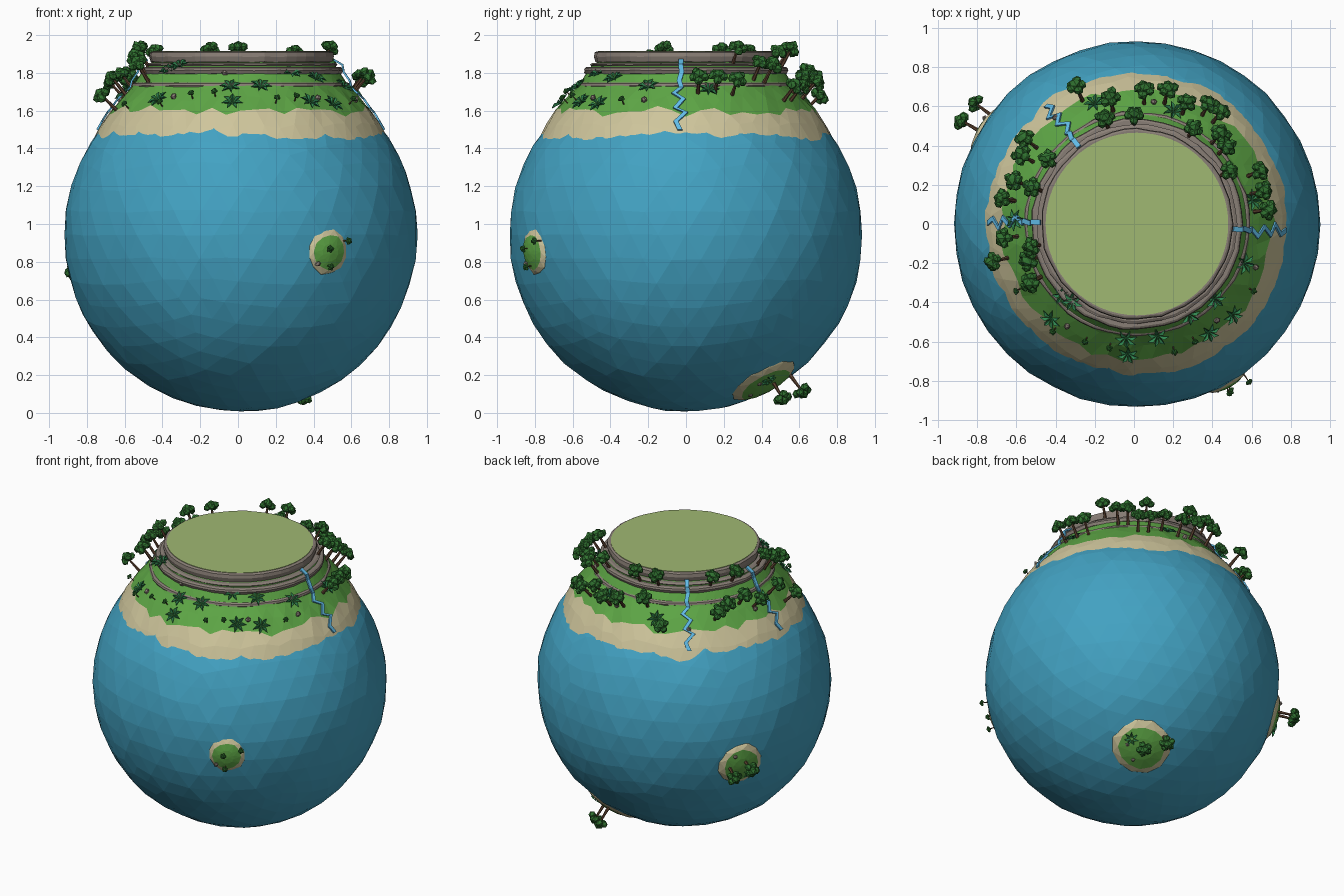
import bpy, bmesh, random
from math import sin, cos, pi, atan2, hypot, radians
from mathutils import Vector, Matrix

if "Cube" in bpy.data.objects:
    bpy.data.objects.remove(bpy.data.objects["Cube"])

random.seed(7)
C = Vector((0.015, 0, 0.942))   # planet centre
R = 0.935


def mat(name, r, g, b):
    m = bpy.data.materials.new(name)
    m.diffuse_color = (r, g, b, 1)
    m.use_nodes = True
    m.node_tree.nodes["Principled BSDF"].inputs["Base Color"].default_value = m.diffuse_color
    return m


WATER = mat("water", .055, .36, .54)
SAND = mat("sand", .62, .56, .33)
GRASS = mat("grass", .11, .38, .06)
MEADOW = mat("meadow", .35, .48, .17)
STONE = mat("stone", .25, .21, .18)
LEAF = mat("leaf", .03, .17, .03)
FERN = mat("fern", .03, .24, .08)
BARK = mat("bark", .11, .055, .03)
STREAM = mat("stream", .12, .5, .8)


def finish(bm, name, *mats):
    me = bpy.data.meshes.new(name)
    bmesh.ops.recalc_face_normals(bm, faces=bm.faces)
    bm.to_mesh(me)
    bm.free()
    ob = bpy.data.objects.new(name, me)
    bpy.context.collection.objects.link(ob)
    for m in mats:
        me.materials.append(m)
    return ob


def rings(name, n, count, pos, mats, row_mat, closed=False, cap=False):
    """Loft of `count` rings with n points, pos(row, angle) gives each point."""
    bm = bmesh.new()
    v = [[bm.verts.new(pos(i, 2 * pi * (j + .5 * (i % 2) * (not closed)) / n)) for j in range(n)]
         for i in range(count)]
    for i in range(count if closed else count - 1):
        a, b = v[i], v[(i + 1) % count]
        for j in range(n):
            k = (j + 1) % n
            if closed:
                bm.faces.new((a[j], a[k], b[k], b[j]))
                continue
            # staggered rows make zigzag triangles
            if i % 2 == 0:
                tris = ((a[j], a[k], b[j]), (a[k], b[k], b[j]))
            else:
                tris = ((a[j], b[k], b[j]), (a[j], a[k], b[k]))
            for t in tris:
                bm.faces.new(t).material_index = row_mat[i]
    if cap:
        bm.faces.new(v[-1]).material_index = row_mat[-1]
    return finish(bm, name, *mats)


# ocean globe
bm = bmesh.new()
bmesh.ops.create_icosphere(bm, subdivisions=4, radius=R, matrix=Matrix.Translation(C))
for v in bm.verts:
    v.co += Vector([random.uniform(-.004, .004) for _ in range(3)])
finish(bm, "ocean_globe", WATER)

# hill surface: height as a function of radius
HILL = [(.36, 1.89), (.47, 1.862), (.505, 1.835), (.53, 1.795), (.555, 1.755), (.585, 1.715),
        (.66, 1.64), (.70, 1.585), (.74, 1.527), (.80, 1.41)]


def hill(r):
    for (r0, z0), (r1, z1) in zip(HILL, HILL[1:]):
        if r <= r1:
            return z0 + (z1 - z0) * (r - r0) / (r1 - r0)
    return HILL[-1][1]


def polar(r, a, z):
    return Vector((C.x + r * cos(a), C.y + r * sin(a), z))


ROWS = [(.80, 0), (.742, .012), (.69, .02), (.635, .018), (.58, .006), (.555, .003),
        (.53, .003), (.50, .003), (.45, 0)]


def land_pos(i, a):
    r = ROWS[i][0] + random.uniform(-1, 1) * ROWS[i][1]
    return polar(r, a, hill(r) + random.uniform(-.4, .4) * ROWS[i][1])


rings("hill_and_beach", 56, len(ROWS), land_pos, (SAND, GRASS), [0, 0] + [1] * 7, cap=True)


# stone terrace walls
def wall(name, r, z0, z1, depth):
    prof = [(r - depth, z0 - .01), (r - .004, z0), (r + .004, (z0 + z1) / 2), (r, z1 - .006),
            (r - .01, z1), (r - depth, z1)]
    bump = {}

    def pos(i, a):
        d = bump.setdefault(round(a, 3), random.uniform(-.005, .005))
        return polar(prof[i][0] + d, a, prof[i][1] + (d * .5 if 0 < i < 3 else 0))
    rings(name, 48, len(prof), pos, (STONE,), None, closed=True)


wall("lower_wall", .572, 1.713, 1.75, .04)
wall("middle_wall", .535, 1.795, 1.832, .04)
wall("ledge_wall", .505, 1.835, 1.852, .04)
wall("upper_wall", .484, 1.858, 1.914, .05)

# flat meadow on top
bm = bmesh.new()
bmesh.ops.create_cone(bm, cap_ends=True, segments=64, radius1=.466, radius2=.466, depth=.06,
                      matrix=Matrix.Translation((C.x, C.y, 1.887)))
finish(bm, "meadow_top", MEADOW)

# streams running down the slope
COURSE = [(.495, 1.868, 0), (.543, 1.84, 0), (.55, 1.80, .01), (.582, 1.755, -.01), (.59, 1.72, .01),
          (.625, 1.69, -.05), (.655, 1.66, .03), (.69, 1.612, -.03), (.71, 1.588, .05),
          (.74, 1.54, -.02), (.765, 1.495, .01)]
bm = bmesh.new()
for deg in (-3, 127, 179):
    prev = None
    for r, z, da in COURSE:
        a, w = radians(deg) + da, .013 / r
        cur = [bm.verts.new(polar(r, a + s * w, z + .006)) for s in (-1, 1)]
        if prev:
            bm.faces.new((prev[0], prev[1], cur[1], cur[0]))
        prev = cur
ob = finish(bm, "streams", STREAM)
ob.modifiers.new("thickness", "SOLIDIFY").thickness = .01

# plants and rocks are collected in shared meshes
trunks, crowns, ferns, rocks = (bmesh.new() for _ in range(4))


def frame(p, d, s=1):
    turn = Matrix.Rotation(random.uniform(0, 2 * pi), 4, 'Z')
    return Matrix.Translation(p) @ d.to_track_quat('Z', 'Y').to_matrix().to_4x4() @ turn @ Matrix.Scale(s, 4)


def blob(bm, m, p, r, sub=1, jit=.12):
    vs = bmesh.ops.create_icosphere(bm, subdivisions=sub, radius=r, matrix=m @ Matrix.Translation(p))['verts']
    mid = m @ Vector(p)
    for v in vs:
        v.co = mid + (v.co - mid) * random.uniform(1 - jit, 1 + jit)


def tree(p, d, s=1):
    m = frame(p, d, s)
    bmesh.ops.create_cone(trunks, cap_ends=True, segments=6, radius1=.012, radius2=.007, depth=.12,
                          matrix=m @ Matrix.Translation((0, 0, .045)))
    blob(crowns, m, (0, 0, .125), .034)
    for k in range(5):
        a = 2 * pi * k / 5
        blob(crowns, m, (.032 * cos(a), .032 * sin(a), .108 + .012 * (k % 2)), .026)


def fern(p, d, s=1):
    m = frame(p, d, s)
    for k in range(7):
        t = m @ Matrix.Rotation(2 * pi * k / 7, 4, 'Z')
        q = [ferns.verts.new(t @ Vector(c)) for c in
             ((0, 0, 0), (.03, -.011, .026), (.06, 0, .016), (.03, .011, .026))]
        ferns.faces.new((q[0], q[1], q[2]))
        ferns.faces.new((q[0], q[2], q[3]))


def rock(p, d, s=1):
    blob(rocks, frame(p, d, s), (0, 0, .004), .018, 1, .2)


def on_hill(x, y, back=0):
    a = atan2(y, x - C.x)
    r = hypot(x - C.x, y) - back
    p = polar(r, a, hill(r))
    return p, (p - C).normalized()


# trees on the hill, given by crown position in plan
TREES = [(-.29, .69), (-.12, .64), (.055, .68), (.17, .68), (.27, .62), (.38, .61), (.44, .57), (-.15, .55),
         (0, .57), (.31, .50), (.44, .46), (.48, .40), (.50, .28), (.64, .27), (.66, .17), (.68, .07),
         (-.55, .43), (-.45, .34), (-.57, .35), (-.61, .22), (-.53, .19), (-.67, .13), (-.66, -.07),
         (-.71, -.19), (-.54, -.12), (-.55, -.19), (-.53, -.3)]
for x, y in TREES:
    tree(*on_hill(x, y, .065), random.uniform(.92, 1.03))

# ferns, small shrubs and rocks on the hill
for x, y in [(-.31, -.39), (-.36, -.36), (-.04, -.58), (.12, -.57), (.50, -.46), (.41, -.38), (.28, -.46),
             (.56, -.2), (-.42, -.48), (-.2, .61), (.2, .57), (-.6, .02), (.6, .12), (.38, -.55), (-.03, -.66)]:
    fern(*on_hill(x, y))
for x, y in [(-.24, -.58), (-.12, -.61), (-.4, -.53), (.3, -.58), (.2, -.63), (.59, -.33), (-.58, -.33)]:
    tree(*on_hill(x, y), .33)
for x, y in [(-.34, -.52), (.42, -.49), (.62, -.22), (-.07, -.52), (-.4, .54), (-.62, .12), (.1, .62)]:
    rock(*on_hill(x, y))


# small islands on the globe
def island(name, d, size, trees=(), scale=1.0, extras=()):
    d = Vector(d).normalized()
    q = d.to_track_quat('Z', 'Y')
    prof = [(1.15, -.03), (1.0, .001), (.78, .014), (.4, .024), (.08, .028)]

    def pos(i, a):
        t = prof[i][0] * size / R * random.uniform(.95, 1.05)
        return C + q @ Vector((sin(t) * cos(a), sin(t) * sin(a), cos(t))) * (R + prof[i][1])
    rings(name, 12, len(prof), pos, (SAND, GRASS), [0, 0, 1, 1, 1], cap=True)
    for t in trees:
        n = Vector(t).normalized()
        tree(C + n * (R + .012), n, scale)
    for make, t in extras:
        n = Vector(t).normalized()
        make(C + n * (R + .014), n, .8)


island("front_island", (.46, -.8, -.09), .118, [(.54, -.76, -.03), (.45, -.82, -.07), (.45, -.80, -.16)], .36,
       [(rock, (.40, -.83, -.15))])
island("lower_island", (.27, .42, -.79), .19, [(.29, .45, -.76), (.19, .52, -.70)], .95,
       [(fern, (.36, .42, -.74)), (rock, (.36, .38, -.77)), (rock, (.27, .33, -.82)), (tree, (.31, .48, -.8))][:3])
island("left_island", (-.76, .47, -.2), .15, [(-.78, .46, -.17), (-.71, .53, -.2)], .95,
       [(fern, (-.79, .42, -.26)), (rock, (-.72, .5, -.12))])

finish(trunks, "tree_trunks", BARK)
finish(crowns, "tree_crowns", LEAF)
finish(ferns, "ferns", FERN)
finish(rocks, "rocks", STONE)
